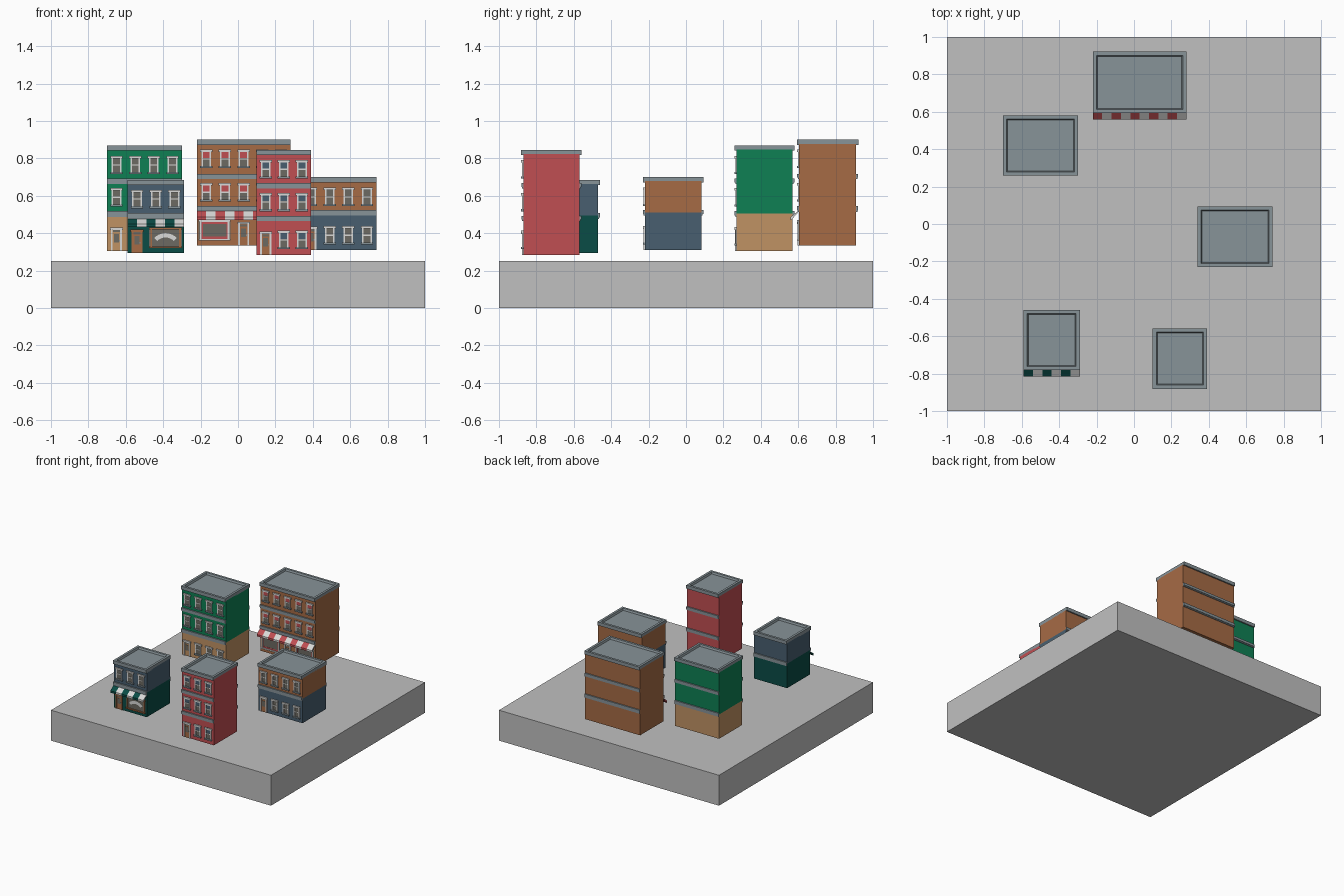
import bpy, bmesh, math

if "Cube" in bpy.data.objects:
    bpy.data.objects.remove(bpy.data.objects["Cube"])


def material(name, r, g, b):
    lin = [(c / 255 / 12.92 if c < 10 else ((c / 255 + 0.055) / 1.055) ** 2.4) for c in (r, g, b)]
    m = bpy.data.materials.new(name)
    m.diffuse_color = (*lin, 1)
    m.use_nodes = True
    m.node_tree.nodes["Principled BSDF"].inputs["Base Color"].default_value = m.diffuse_color
    return m


MATS = {
    "slab": material("light grey", 192, 192, 192),
    "trim": material("blue grey", 135, 147, 152),
    "green": material("green", 14, 128, 84),
    "tan": material("tan", 192, 146, 100),
    "orange": material("orange brown", 166, 107, 69),
    "red": material("red", 192, 78, 82),
    "slate": material("slate blue", 72, 95, 112),
    "teal": material("dark teal", 10, 76, 70),
    "white": material("off white", 218, 218, 216),
    "glass": material("window grey", 108, 106, 98),
}
KEYS = list(MATS)


class Part:
    """Collects coloured boxes and polygons into one mesh object."""

    def __init__(self, name):
        self.name, self.bm = name, bmesh.new()

    def poly(self, pts, mat):
        f = self.bm.faces.new([self.bm.verts.new(p) for p in pts])
        f.material_index = KEYS.index(mat)
        return f

    def box(self, x0, x1, y0, y1, z0, z1, mat):
        r = bmesh.ops.create_cube(self.bm, size=1)
        for v in r["verts"]:
            v.co = ((x0 + x1) / 2 + v.co.x * (x1 - x0), (y0 + y1) / 2 + v.co.y * (y1 - y0),
                    (z0 + z1) / 2 + v.co.z * (z1 - z0))
        faces = {f for v in r["verts"] for f in v.link_faces}
        for f in faces:
            f.material_index = KEYS.index(mat)
        return faces

    def frame(self, x0, x1, y0, y1, z0, z1, t, mat):
        self.box(x0, x0 + t, y0, y1, z0, z1, mat)
        self.box(x1 - t, x1, y0, y1, z0, z1, mat)
        self.box(x0 + t, x1 - t, y0, y1, z1 - t, z1, mat)
        self.box(x0 + t, x1 - t, y0, y1, z0, z0 + t, mat)

    def done(self):
        me = bpy.data.meshes.new(self.name)
        used = sorted({f.material_index for f in self.bm.faces})
        for f in self.bm.faces:
            f.material_index = used.index(f.material_index)
        self.bm.to_mesh(me)
        self.bm.free()
        for i in used:
            me.materials.append(MATS[KEYS[i]])
        bpy.context.collection.objects.link(bpy.data.objects.new(self.name, me))


def window(p, x, y, z, curtain, h=0.098):
    # sash window: pane, curtain, frame, middle bar, sill and lintel; z is the bottom
    p.box(x - 0.024, x + 0.024, y - 0.002, y, z, z + h, "glass")
    if curtain:
        p.box(x - 0.019, x + 0.019, y - 0.003, y, z + h * 0.55, z + h, curtain)
    p.frame(x - 0.026, x + 0.026, y - 0.006, y, z, z + h, 0.008, "white")
    p.box(x - 0.018, x + 0.018, y - 0.005, y, z + h * 0.5 - 0.003, z + h * 0.5 + 0.003, "white")
    p.box(x - 0.033, x + 0.033, y - 0.011, y, z, z + 0.011, "trim")
    p.box(x - 0.033, x + 0.033, y - 0.011, y, z + h - 0.013, z + h, "white")


def door(p, x, y, z, leaf, trim, h=0.125):
    # door: leaf, glass, surround, head and step
    p.box(x - 0.026, x + 0.026, y - 0.002, y, z, z + h, leaf)
    p.box(x - 0.013, x + 0.013, y - 0.004, y, z + 0.045, z + h * 0.72, "glass")
    p.box(x - 0.018, x + 0.018, y - 0.004, y, z + h * 0.8, z + h - 0.014, "glass")
    for s in (-1, 1):
        p.box(x + s * 0.025 - 0.005, x + s * 0.025 + 0.005, y - 0.007, y, z, z + h, trim)
    p.box(x - 0.034, x + 0.034, y - 0.011, y, z + h - 0.012, z + h, trim)
    p.box(x - 0.006 + 0.02, x + 0.018, y - 0.006, y, z + 0.05, z + 0.058, "trim")


def shopfront(p, x0, x1, y, z0, z1, trim, curtain=None, arch=False):
    # wide shop window
    p.box(x0, x1, y - 0.002, y, z0, z1, "glass")
    if curtain:
        p.frame(x0 + 0.01, x1 - 0.01, y - 0.003, y, z0 + 0.01, z1 - 0.01, 0.012, curtain)
    p.frame(x0 + 0.006, x1 - 0.006, y - 0.007, y, z0, z1, 0.010, trim)
    p.box(x0, x1, y - 0.011, y, z0, z0 + 0.010, trim)
    p.box(x0, x1, y - 0.011, y, z1 - 0.010, z1, trim)
    if arch:
        cx, cz, n = (x0 + x1) / 2, z0 - 0.005, 8

        def at(r, i):
            a = math.radians(135 - 90 * i / n)
            return (cx + r * math.cos(a), y - 0.004, cz + r * math.sin(a))
        for i in range(n):
            p.poly([at(0.062, i), at(0.062, i + 1), at(0.085, i + 1), at(0.085, i)], "white")


def awning(name, x0, n, y, z0, z1, colour):
    # striped sloping awning with a short valance and closed ends
    p = Part(name)
    ye, lip = y - 0.045, z0 + 0.016
    for i in range(n):
        a, b = x0 + 0.05 * i, x0 + 0.05 * (i + 1)
        m = "white" if i % 2 else colour
        p.poly([(a, ye, lip), (b, ye, lip), (b, y, z1), (a, y, z1)], m)
        p.poly([(a, ye, z0), (b, ye, z0), (b, ye, lip), (a, ye, lip)], m)
        p.poly([(a, y, z1 - 0.006), (b, y, z1 - 0.006), (b, ye + 0.004, z0), (a, ye + 0.004, z0)], m)
    for x, m in ((x0, colour), (x0 + 0.05 * n, "white")):
        p.poly([(x, ye, z0), (x, ye + 0.004, z0), (x, y, z1 - 0.006), (x, y, z1), (x, ye, lip)], m)
    p.done()


def building(name, x0, x1, y0, y1, z0, z1, upper, lower, split, bands, floors, curtain):
    # walls, in one or two colours
    p = Part(name + "_walls")
    top = z1 - 0.022
    if upper == lower:
        p.box(x0, x1, y0, y1, z0, top, upper)
    else:
        p.box(x0, x1, y0, y1, z0, split, lower)
        p.box(x0, x1, y0, y1, split, top, upper)
    p.done()
    # flat roof with raised rim
    p = Part(name + "_roof")
    faces = p.box(x0, x1, y0 - 0.011, y1 + 0.011, z1 - 0.028, z1, "trim")
    p.bm.normal_update()
    lid = [f for f in faces if f.normal.z > 0.9]
    bmesh.ops.inset_region(p.bm, faces=lid, thickness=0.027)
    bmesh.ops.inset_region(p.bm, faces=lid, thickness=0.008, depth=-0.015)
    p.done()
    # ledges between floors, front and back
    p = Part(name + "_ledges")
    for a, b in bands:
        for ya, yb in ((y0 - 0.010, y0), (y1, y1 + 0.010)):
            p.box(x0, x1, ya, yb, a, b, "trim")
            p.box(x0, x1, ya + (0.004 if ya < y0 else 0), yb - (0.004 if ya >= y1 else 0), a - 0.008, a, "trim")
    p.done()
    # rows of windows: (sill height, first column)
    p = Part(name + "_windows")
    cols = round((x1 - x0) / 0.1)
    step = (x1 - x0) / cols
    for z, first in floors:
        for i in range(first, cols):
            window(p, x0 + step * (i + 0.5), y0, z, curtain)
    p.done()


# ground slab
slab = Part("ground_slab")
slab.box(-1, 1, -1, 1, 0, 0.25, "slab")
slab.done()

# green house over tan ground floor
building("green_house", -0.70, -0.30, 0.27, 0.57, 0.305, 0.87, "green", "tan", 0.505,
         [(0.495, 0.518), (0.672, 0.692)], [(0.715, 0), (0.543, 0), (0.335, 1)], None)
d = Part("green_house_door")
door(d, -0.65, 0.27, 0.305, "tan", "white")
d.done()

# large brown shop house
building("brown_shop", -0.22, 0.28, 0.604, 0.91, 0.335, 0.90, "orange", "orange", 0.52,
         [(0.522, 0.545), (0.697, 0.717)], [(0.748, 0), (0.57, 0)], "red")
d = Part("brown_shop_front")
door(d, 0.03, 0.604, 0.335, "orange", "white")
shopfront(d, -0.21, -0.04, 0.604, 0.36, 0.47, "white", "red")
shopfront(d, 0.10, 0.27, 0.604, 0.36, 0.47, "white", "red")
d.done()
awning("brown_shop_awning", -0.22, 10, 0.604, 0.470, 0.523, "red")

# tall red house
building("red_house", 0.10, 0.39, -0.87, -0.57, 0.283, 0.845, "red", "red", 0.48,
         [(0.472, 0.493), (0.648, 0.668)], [(0.693, 0), (0.517, 0), (0.315, 1)], "slate")
d = Part("red_house_door")
door(d, 0.148, -0.87, 0.283, "orange", "white")
d.done()

# small slate and teal shop
building("slate_shop", -0.59, -0.29, -0.77, -0.47, 0.294, 0.685, "slate", "teal", 0.495,
         [(0.485, 0.508)], [(0.533, 0)], None)
d = Part("slate_shop_front")
door(d, -0.54, -0.77, 0.294, "orange", "orange")
shopfront(d, -0.475, -0.30, -0.77, 0.32, 0.43, "orange", arch=True)
d.done()
awning("slate_shop_awning", -0.59, 6, -0.77, 0.433, 0.480, "teal")

# low brown house over slate ground floor
building("low_house", 0.34, 0.74, -0.22, 0.083, 0.31, 0.70, "orange", "slate", 0.51,
         [(0.503, 0.525)], [(0.545, 0), (0.34, 1)], None)
d = Part("low_house_door")
door(d, 0.39, -0.22, 0.31, "orange", "white")
d.done()
